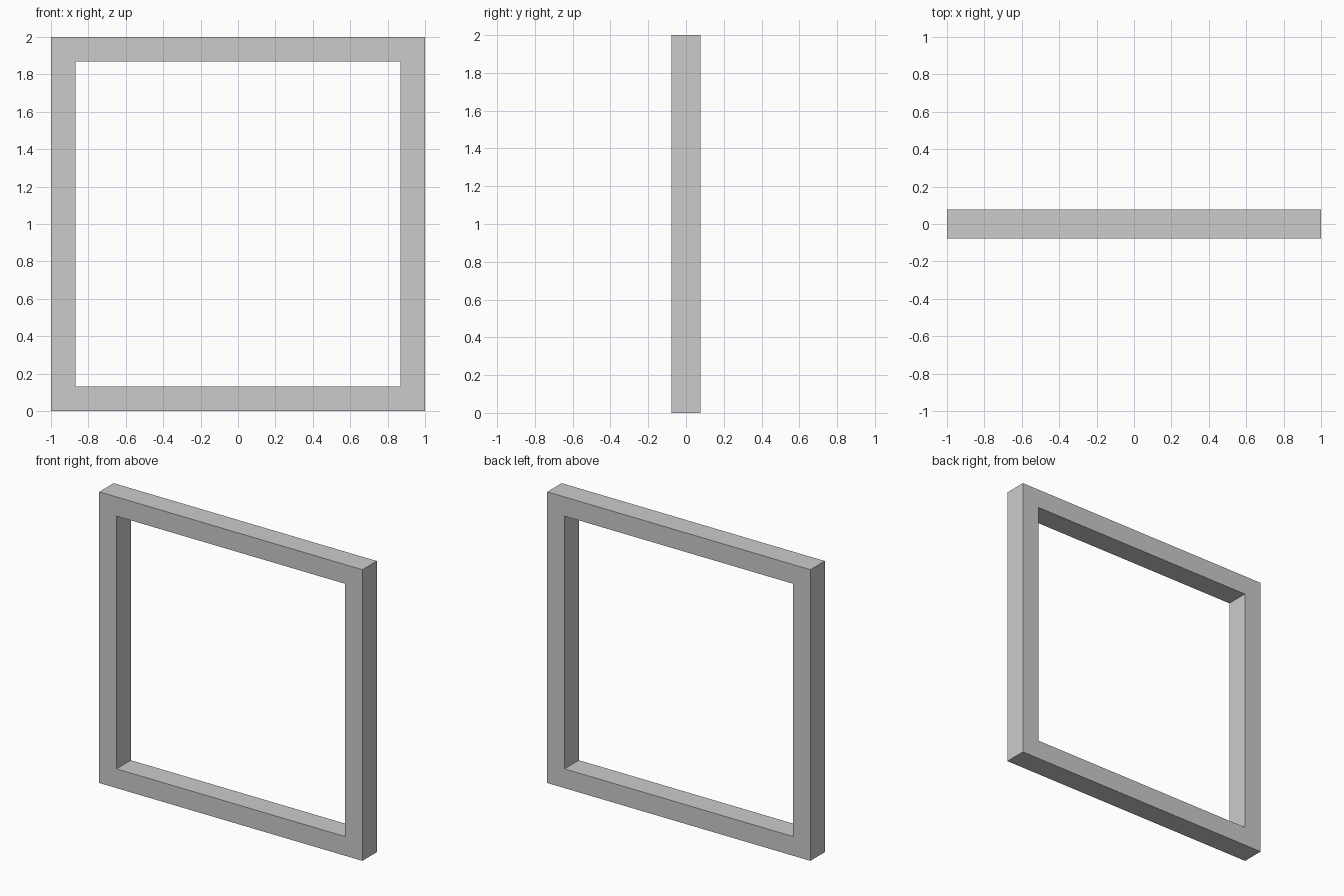
import bpy, bmesh

if "Cube" in bpy.data.objects:
    bpy.data.objects.remove(bpy.data.objects["Cube"])

OUTER, INNER, HALF_DEPTH = 1.0, 0.868, 0.078


def square(bm, half):
    """Corners of an upright square centred at z = 1, on the front plane."""
    return [bm.verts.new((x * half, -HALF_DEPTH, 1 + z * half))
            for x, z in ((-1, -1), (1, -1), (1, 1), (-1, 1))]


# Square frame: mitred front ring extruded backwards
bm = bmesh.new()
outer, inner = square(bm, OUTER), square(bm, INNER)
ring = [bm.faces.new((outer[i], outer[(i + 1) % 4], inner[(i + 1) % 4], inner[i]))
        for i in range(4)]
back = bmesh.ops.extrude_face_region(bm, geom=ring, use_keep_orig=True)["geom"]
bmesh.ops.translate(bm, vec=(0, 2 * HALF_DEPTH, 0),
                    verts=[v for v in back if isinstance(v, bmesh.types.BMVert)])
bmesh.ops.recalc_face_normals(bm, faces=bm.faces)

mesh = bpy.data.meshes.new("square_frame")
bm.to_mesh(mesh)
bm.free()
bpy.context.collection.objects.link(bpy.data.objects.new("square_frame", mesh))
